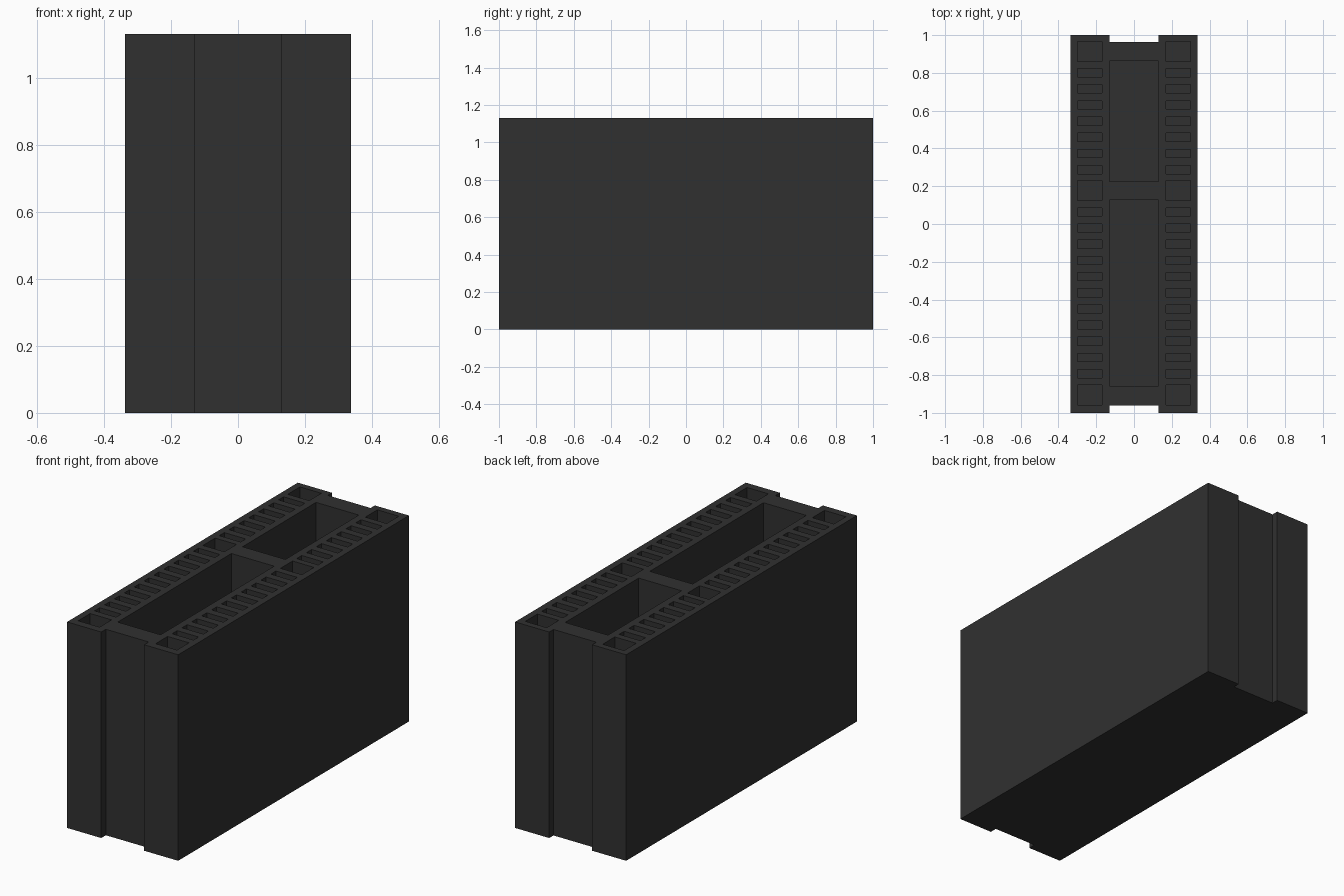
import bpy, bmesh
from mathutils import Matrix

if "Cube" in bpy.data.objects:
    bpy.data.objects.remove(bpy.data.objects["Cube"])

W, H, FLOOR = 0.337, 1.13, 0.04   # half width, height, pocket floor level


def add_box(bm, x0, x1, y0, y1, z0, z1):
    m = Matrix.Translation(((x0 + x1) / 2, (y0 + y1) / 2, (z0 + z1) / 2))
    m = m @ Matrix.Diagonal((x1 - x0, y1 - y0, z1 - z0, 1))
    bmesh.ops.create_cube(bm, size=1, matrix=m)


def make_object(name, bm):
    bmesh.ops.recalc_face_normals(bm, faces=bm.faces)
    me = bpy.data.meshes.new(name)
    bm.to_mesh(me)
    bm.free()
    ob = bpy.data.objects.new(name, me)
    bpy.context.collection.objects.link(ob)
    return ob


# Block body: plan outline with a shallow groove in each end, extruded up
outline = [(-W, -1), (-0.13, -1), (-0.13, -0.96), (0.13, -0.96), (0.13, -1), (W, -1),
           (W, 1), (0.13, 1), (0.13, 0.963), (-0.13, 0.963), (-0.13, 1), (-W, 1)]
bm = bmesh.new()
base = bm.faces.new([bm.verts.new((x, y, 0)) for x, y in outline])
ext = bmesh.ops.extrude_face_region(bm, geom=[base], use_keep_orig=True)
top = [v for v in ext["geom"] if isinstance(v, bmesh.types.BMVert)]
bmesh.ops.translate(bm, verts=top, vec=(0, 0, H))
block = make_object("hollow_block", bm)

# Pockets: two large cores, then square cells and narrow slots down each side
cut = bmesh.new()
for y0, y1 in [(0.225, 0.862), (-0.857, 0.128)]:
    add_box(cut, -0.13, 0.13, y0, y1, FLOOR, H + 0.1)

spans = [(0.86, 0.965), (0.125, 0.23), (-0.957, -0.853)]
for first, count in [(0.801, 7), (0.064, 11)]:
    for i in range(count):
        yc = first - i * 0.0856
        spans.append((yc - 0.022, yc + 0.022))
for y0, y1 in spans:
    for xc in (-0.235, 0.235):
        add_box(cut, xc - 0.065, xc + 0.065, y0, y1, FLOOR, H + 0.1)
cutter = make_object("pocket_cutter", cut)
cutter.hide_render = True

# Cut the pockets and bake the result
mod = block.modifiers.new("pockets", "BOOLEAN")
mod.operation = "DIFFERENCE"
mod.solver = "EXACT"
mod.object = cutter
bpy.context.view_layer.objects.active = block
block.select_set(True)
bpy.ops.object.modifier_apply(modifier=mod.name)
bpy.data.objects.remove(cutter)

# Dark concrete colour
mat = bpy.data.materials.new("dark_concrete")
mat.diffuse_color = (0.03, 0.03, 0.03, 1)
mat.use_nodes = True
mat.node_tree.nodes["Principled BSDF"].inputs["Base Color"].default_value = mat.diffuse_color
block.data.materials.clear()
block.data.materials.append(mat)
